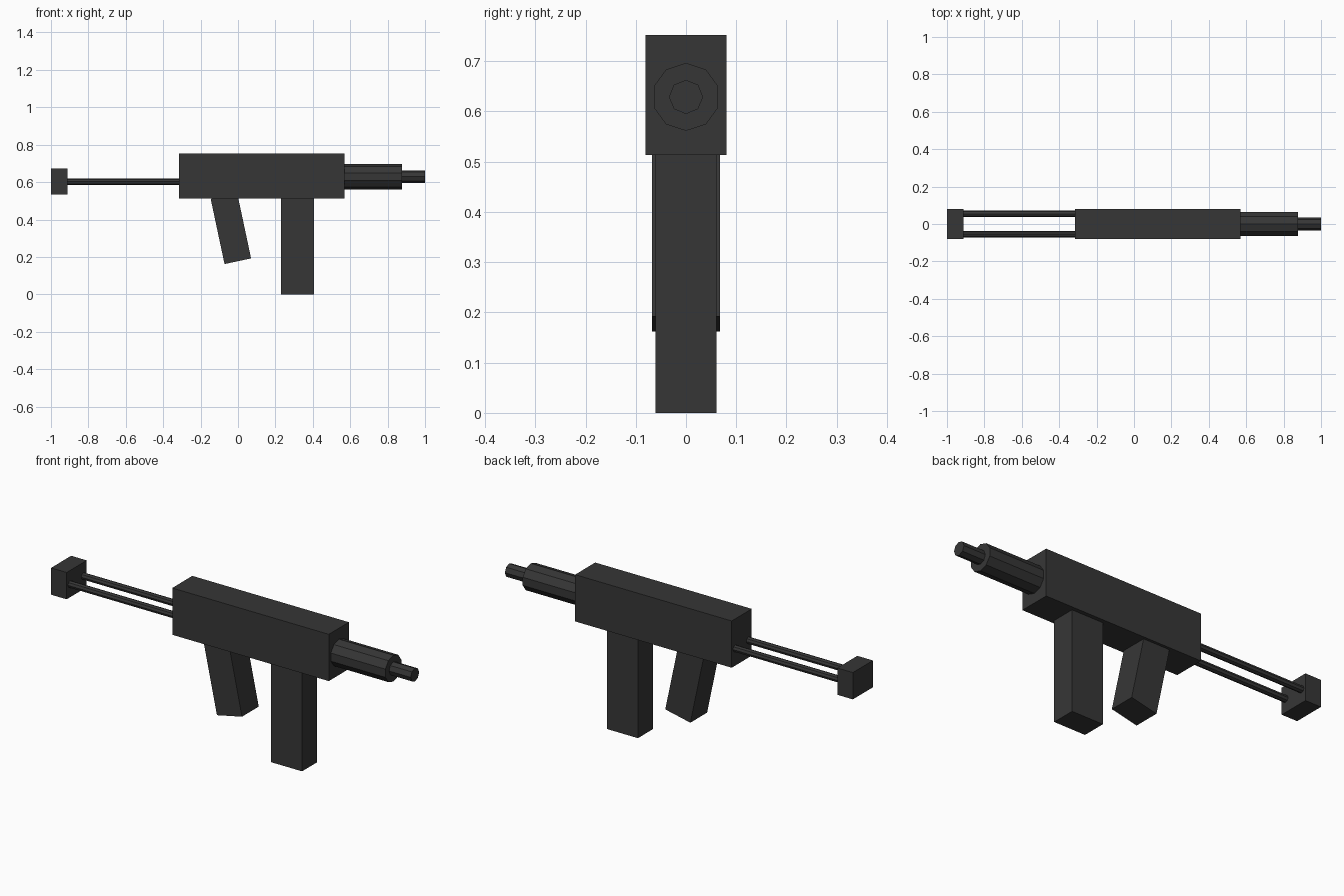
import bpy, math

if "Cube" in bpy.data.objects:
    bpy.data.objects.remove(bpy.data.objects["Cube"])

dark = bpy.data.materials.new("charcoal")
dark.diffuse_color = (0.037, 0.037, 0.037, 1)
dark.use_nodes = True
dark.node_tree.nodes["Principled BSDF"].inputs["Base Color"].default_value = dark.diffuse_color


def finish(name):
    ob = bpy.context.object
    ob.name = name
    ob.data.materials.append(dark)
    return ob


def box(name, centre, size, tilt=0.0):
    bpy.ops.mesh.primitive_cube_add(size=1, location=centre)
    ob = finish(name)
    ob.scale = size
    ob.rotation_euler = (0, tilt, 0)
    return ob


def rod(name, x0, x1, y, z, radius, sides):
    # cylinder along x, with a corner at the top
    bpy.ops.mesh.primitive_cylinder_add(
        vertices=sides, radius=radius, depth=x1 - x0,
        location=((x0 + x1) / 2, y, z), rotation=(math.pi / 2, 0, math.pi / 2))
    return finish(name)


# main body
box("receiver", (0.1275, 0, 0.6325), (0.885, 0.162, 0.239))

# straight magazine
box("magazine", (0.317, 0, 0.26), (0.176, 0.122, 0.52))

# grip, leaning 12 degrees
a = math.radians(12)
length = 0.356
box("grip", (-0.001 - math.sin(a) * length / 2, 0, 0.177 + math.cos(a) * length / 2),
    (0.145, 0.135, length), -a)

# barrel shroud and muzzle
rod("barrel_shroud", 0.56, 0.878, 0, 0.629, 0.0675, 10)
rod("muzzle", 0.87, 1.0, 0, 0.629, 0.034, 8)

# stock: two rods and a butt block
for side, label in ((1, "left"), (-1, "right")):
    rod("stock_rod_" + label, -0.92, -0.31, side * 0.054, 0.602, 0.017, 8)
box("butt_block", (-0.956, 0, 0.603), (0.088, 0.162, 0.137))
